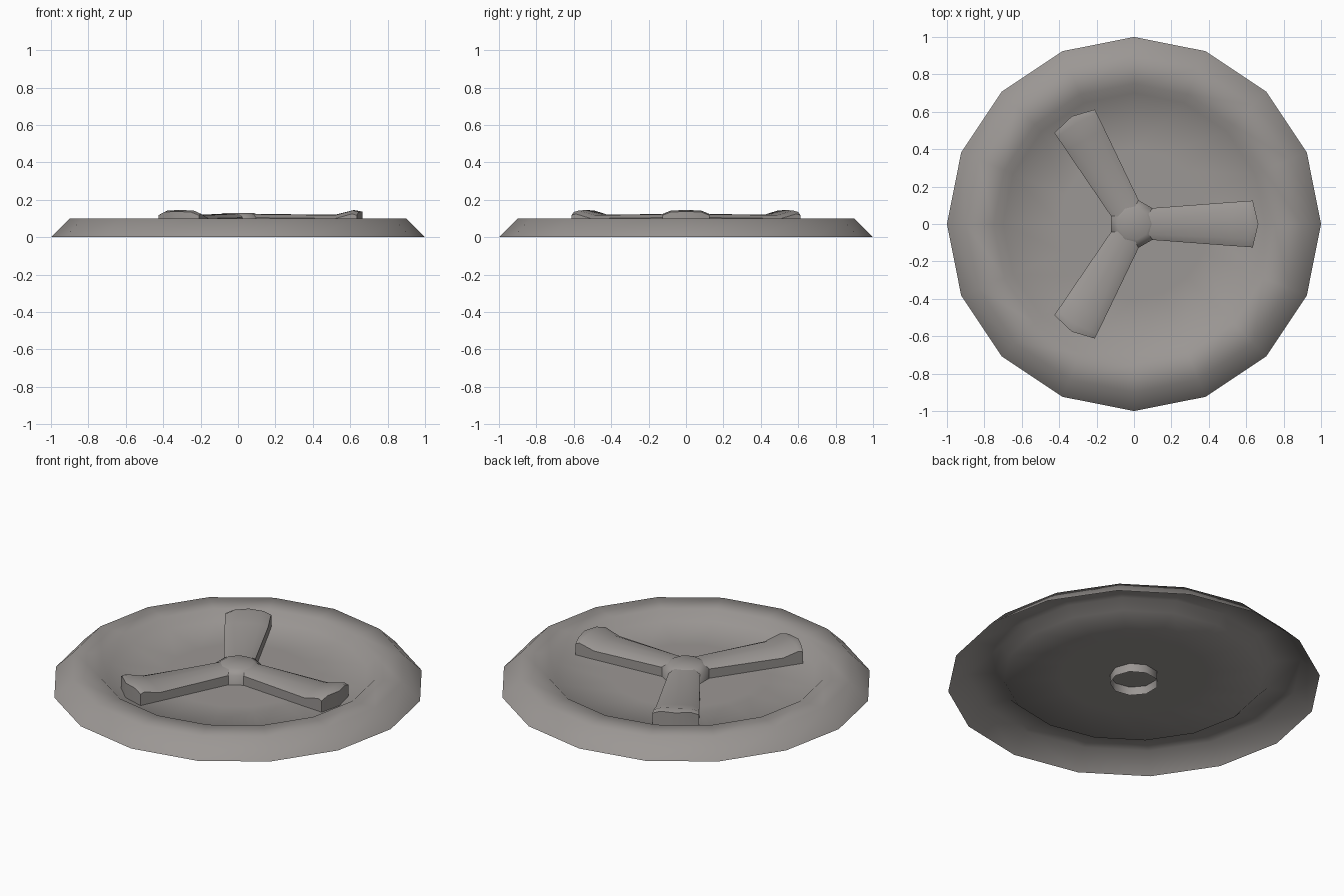
import bpy, bmesh, math
from mathutils import Matrix

if "Cube" in bpy.data.objects:
    bpy.data.objects.remove(bpy.data.objects["Cube"])

grey = bpy.data.materials.new("warm_grey")
grey.diffuse_color = (0.33, 0.31, 0.297, 1)
grey.use_nodes = True
grey.node_tree.nodes["Principled BSDF"].inputs["Base Color"].default_value = grey.diffuse_color


def finish(name, bm, angle):
    mesh = bpy.data.meshes.new(name)
    bm.to_mesh(mesh)
    bm.free()
    mesh.materials.append(grey)
    obj = bpy.data.objects.new(name, mesh)
    bpy.context.collection.objects.link(obj)
    bpy.ops.object.select_all(action='DESELECT')
    obj.select_set(True)
    bpy.context.view_layer.objects.active = obj
    bpy.ops.object.shade_smooth_by_angle(angle=math.radians(angle))
    return obj


def lathe(name, profile, sides, angle):
    """Revolve (radius, z) points, outside to centre; the last ring is capped."""
    bm = bmesh.new()
    rings = []
    for r, z in profile:
        rings.append([bm.verts.new((r * math.cos(2 * math.pi * i / sides),
                                    r * math.sin(2 * math.pi * i / sides), z))
                      for i in range(sides)])
    for a, b in zip(rings, rings[1:]):
        for i in range(sides):
            j = (i + 1) % sides
            bm.faces.new((a[i], a[j], b[j], b[i]))
    bm.faces.new(rings[-1])
    return finish(name, bm, angle)


# Thin dish: sloped rim, raised ring and sunken flat plate
lathe("dish", [(1, 0), (0.9, 0.1), (0.75, 0.1), (0.7, 0.05), (0.4, 0.05)], 16, 60)

# Nine-sided hub, open below the plate
lathe("hub", [(0.13, 0), (0.13, 0.105), (0.085, 0.13)], 9, 60)


# Flared arm: stations of (x, tip bulge, half width, top z)
def arm(name, turn):
    stations = [(0.07, 0.0, 0.083, 0.125), (0.52, 0.0, 0.117, 0.12),
                (0.61, 0.01, 0.123, 0.145), (0.635, 0.03, 0.125, 0.137)]
    section = [(-1, None), (-1, 0.02), (-0.65, 0.002), (0, 0),
               (0.65, 0.002), (1, 0.02), (1, None)]
    bm = bmesh.new()
    rows = []
    for x, bulge, w, top in stations:
        rows.append([bm.verts.new((x + bulge * (1 - abs(f)), f * w,
                                   0.05 if drop is None else top - drop))
                     for f, drop in section])
    for a, b in zip(rows, rows[1:]):
        for i in range(len(section) - 1):
            bm.faces.new((a[i], b[i], b[i + 1], a[i + 1]))
    # end wall, folded at its middle
    end = rows[-1]
    foot = bm.verts.new((0.665, 0, 0.05))
    bm.faces.new((end[0], foot, end[3], end[2], end[1]))
    bm.faces.new((foot, end[6], end[5], end[4], end[3]))
    bmesh.ops.recalc_face_normals(bm, faces=bm.faces)
    bm.transform(Matrix.Rotation(turn, 4, 'Z'))
    finish(name, bm, 50)


for k in range(3):
    arm("arm_%d" % (k + 1), k * 2 * math.pi / 3)
